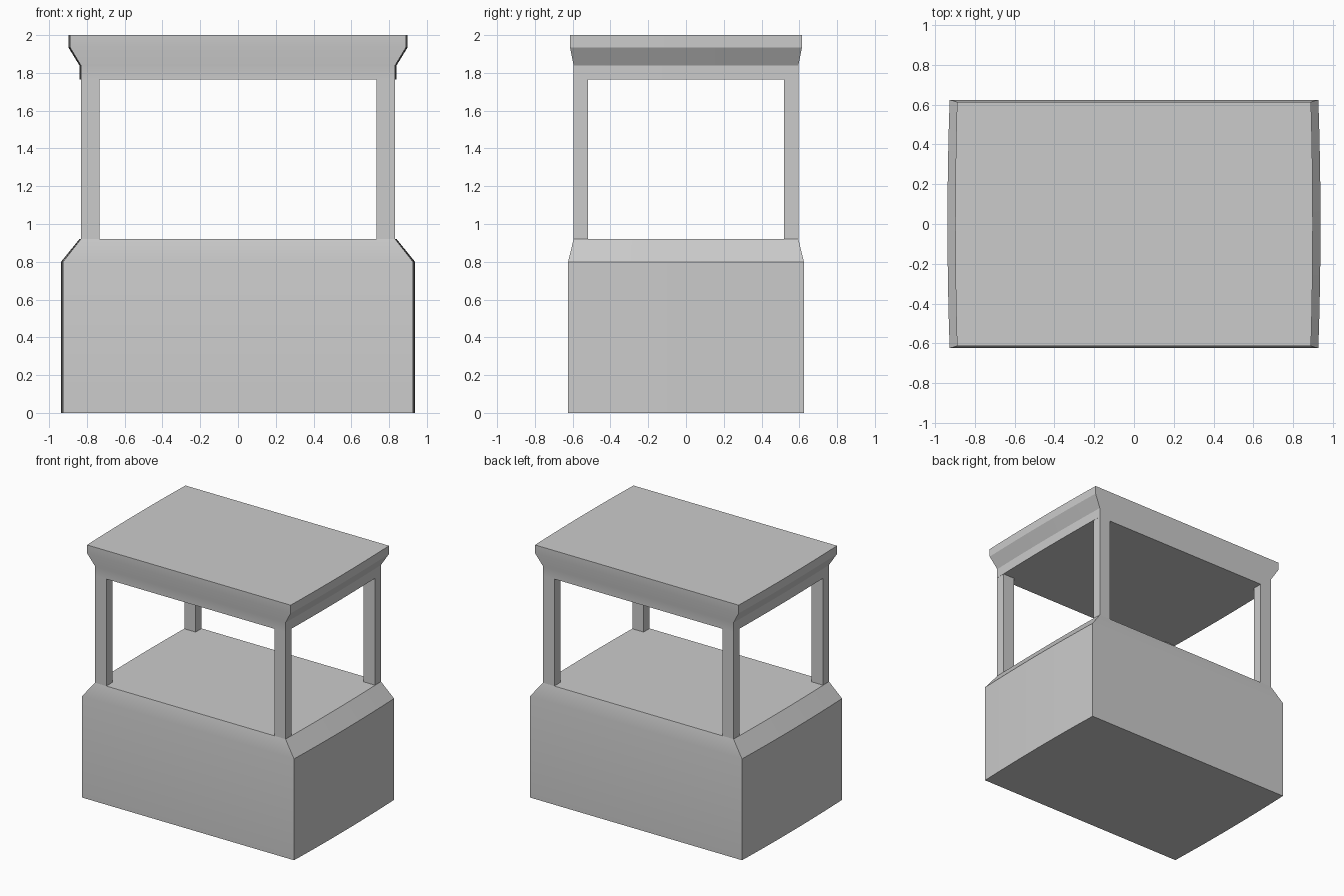
import bpy, bmesh

if "Cube" in bpy.data.objects:
    bpy.data.objects.remove(bpy.data.objects["Cube"])

BOW_STEPS = 8  # segments across the slightly bowed end walls


def outline(hx, hy, bow, z):
    """Rectangle whose two x-ends bulge gently outwards."""
    right = []
    for i in range(BOW_STEPS + 1):
        t = -1 + 2 * i / BOW_STEPS
        right.append((hx + bow * (1 - t * t), hy * t, z))
    return right + [(-x, -y, z) for x, y, z in right]


def finish(name, bm):
    bmesh.ops.recalc_face_normals(bm, faces=bm.faces)
    mesh = bpy.data.meshes.new(name)
    bm.to_mesh(mesh)
    bm.free()
    obj = bpy.data.objects.new(name, mesh)
    bpy.context.collection.objects.link(obj)
    bpy.ops.object.select_all(action='DESELECT')
    obj.select_set(True)
    bpy.context.view_layer.objects.active = obj
    bpy.ops.object.shade_smooth_by_angle()
    return obj


def loft(name, sections):
    """Closed solid through a stack of bowed outlines."""
    bm = bmesh.new()
    rings = [[bm.verts.new(p) for p in outline(*s)] for s in sections]
    n = len(rings[0])
    for low, high in zip(rings, rings[1:]):
        for i in range(n):
            j = (i + 1) % n
            bm.faces.new((low[i], low[j], high[j], high[i]))
    bm.faces.new(rings[0])
    bm.faces.new(rings[-1])
    return finish(name, bm)


# Counter: straight walls with a chamfered top
loft("counter_base", [
    (0.926, 0.624, 0.011, 0.0),
    (0.926, 0.624, 0.011, 0.80),
    (0.832, 0.595, 0.008, 0.92),
])

# Roof: fascia band, outward flare, then a flat rim
loft("roof", [
    (0.832, 0.595, 0.008, 1.765),
    (0.832, 0.595, 0.008, 1.84),
    (0.889, 0.614, 0.009, 1.935),
    (0.889, 0.614, 0.009, 2.0),
])

# Corner posts
for x_name, sx in (("left", -1), ("right", 1)):
    for y_name, sy in (("front", -1), ("back", 1)):
        bm = bmesh.new()
        bmesh.ops.create_cube(bm, size=1)
        bmesh.ops.scale(bm, vec=(0.098, 0.075, 0.845), verts=bm.verts)
        bmesh.ops.translate(bm, vec=(sx * 0.783, sy * 0.5575, 1.3425), verts=bm.verts)
        finish(f"{y_name}_{x_name}_post", bm)
